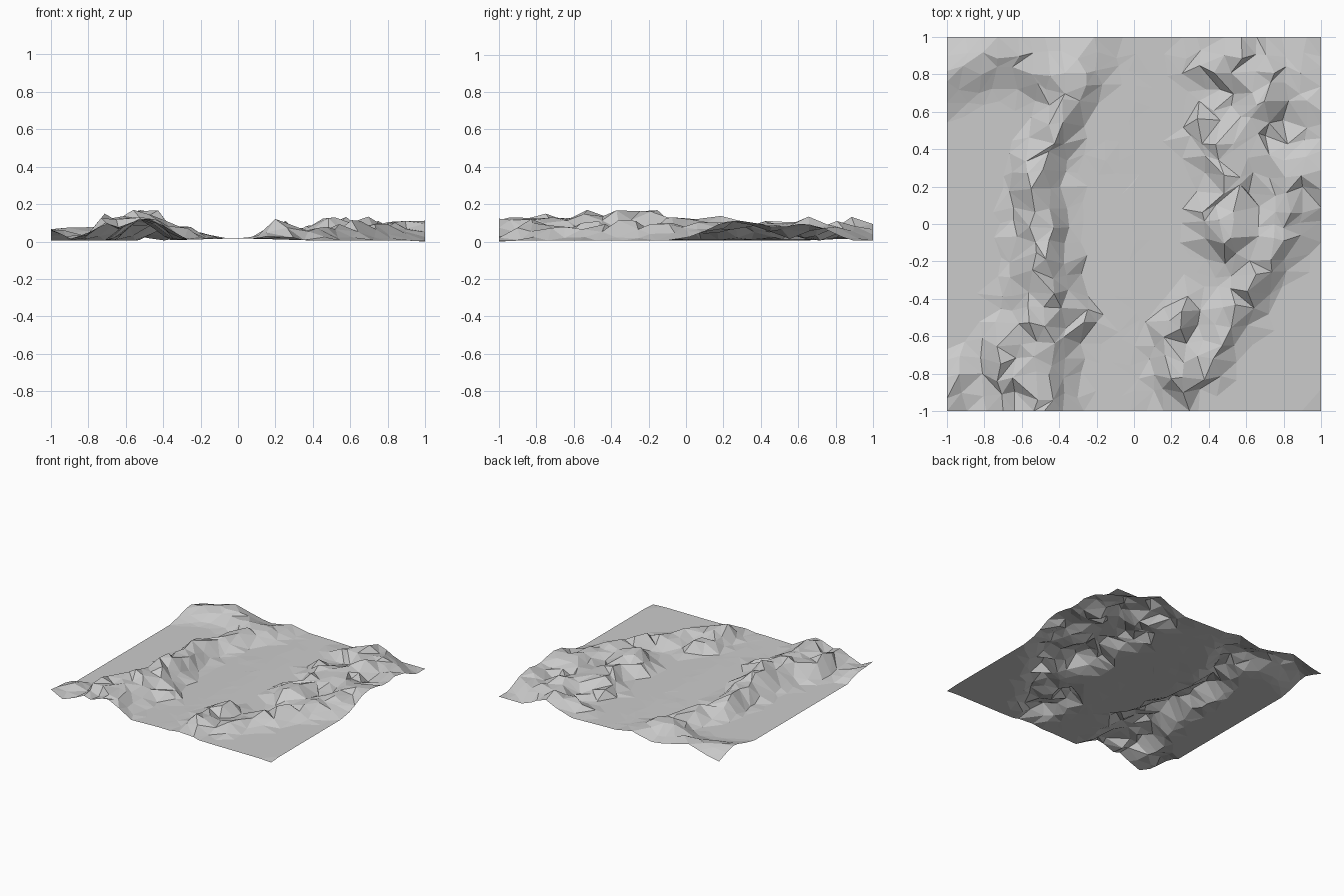
import bpy, bmesh, random
from mathutils import Vector

if "Cube" in bpy.data.objects:
    bpy.data.objects.remove(bpy.data.objects["Cube"])

random.seed(5)

# Ridge crest paths: (x, y, crest height, foot radius)
west_ridge = [(-.48, -1.05, .12, .24), (-.50, -.82, .135, .24), (-.48, -.55, .15, .25),
              (-.50, -.35, .19, .25), (-.49, -.15, .18, .20), (-.50, .08, .14, .18),
              (-.53, .25, .13, .18), (-.45, .45, .115, .16), (-.36, .66, .10, .16)]
west_shoulder = [(-.55, -.52, .15, .17), (-.68, -.62, .175, .16), (-.70, -.82, .13, .17),
                 (-.70, -1.0, .10, .18)]
corner_spur = [(-1.0, -1.0, .065, .15), (-.95, -.76, .06, .12)]
east_spur = [(-.42, -.45, .14, .17), (-.30, -.50, .115, .14)]
north_west = [(-1.05, .76, .06, .24), (-.72, .93, .095, .23), (-.50, .84, .08, .22),
              (-.33, .72, .095, .19), (-.18, .97, .055, .2)]
ring_hill = [(.22, -1.0, .05, .14), (.21, -.80, .13, .15), (.19, -.60, .10, .13),
             (.26, -.47, .11, .14)]
ring_south = [(.21, -.78, .12, .14), (.40, -.76, .09, .14), (.46, -.58, .10, .13),
              (.62, -.34, .10, .17), (.70, -.16, .10, .2), (.84, .14, .10, .30)]
mid_ridge = [(.38, .04, .10, .14), (.50, -.08, .13, .19), (.50, .22, .125, .18),
             (.60, .48, .115, .19), (.69, .68, .13, .18), (.56, .87, .13, .2),
             (.60, 1.05, .075, .22)]
mid_spurs = [(.36, .56, .09, .13), (.48, .38, .12, .17), (.76, .30, .10, .22),
             (1.0, .30, .115, .40)]
north_spur = [(.32, .82, .06, .12), (.56, .87, .12, .18), (.86, .78, .10, .2),
              (1.0, .60, .09, .28)]
small_knob = [(-.2, .4, .05, .1), (-.17, .38, .05, .08)]
PATHS = [west_ridge, west_shoulder, corner_spur, east_spur, north_west, ring_hill,
         ring_south, mid_ridge, mid_spurs, north_spur, small_knob]


def ridge_height(p, path):
    """Height of one ridge at a ground point, fading from crest to foot."""
    best = 0
    for a, b in zip(path, path[1:]):
        pa, d = Vector(a[:2]), Vector(b[:2]) - Vector(a[:2])
        t = max(0, min(1, (p - pa).dot(d) / d.length_squared))
        crest = a[2] + (b[2] - a[2]) * t
        foot = a[3] + (b[3] - a[3]) * t
        u = min(1, (p - pa - d * t).length / foot)
        best = max(best, crest * (1 - u * u * (3 - 2 * u)))
    return best


def height(p, rough):
    h = max(ridge_height(p, path) for path in PATHS)
    floor = .006 + .012 * max(0, 1 - abs(p.x) / .4)
    return max(floor, h * random.uniform(1.02 - rough, 1.02 + rough * .5))


# Strongly jittered grid of ground points, kept straight along the border
N = 22
STEP = 2 / N
bm = bmesh.new()
grid = []
for j in range(N + 1):
    row = []
    for i in range(N + 1):
        inner_x, inner_y = 0 < i < N, 0 < j < N
        dx = random.uniform(-.36, .36) * STEP if inner_x else 0
        dy = random.uniform(-.36, .36) * STEP if inner_y else 0
        p = Vector((-1 + i * STEP + dx, -1 + j * STEP + dy))
        rough = .26 if inner_x and inner_y else .08
        row.append(bm.verts.new((p.x, p.y, height(p, rough))))
    grid.append(row)
grid[0][-1].co.z = 0

# Irregular triangles, splitting each cell along its flatter diagonal
for j in range(N):
    for i in range(N):
        a, b = grid[j][i], grid[j][i + 1]
        c, d = grid[j + 1][i + 1], grid[j + 1][i]
        if abs(a.co.z - c.co.z) < abs(b.co.z - d.co.z):
            tris = [(a, b, c), (a, c, d)]
        else:
            tris = [(a, b, d), (b, c, d)]
        for t in tris:
            bm.faces.new(t)

mesh = bpy.data.meshes.new("terrain")
bm.to_mesh(mesh)
bm.free()
terrain = bpy.data.objects.new("terrain", mesh)
bpy.context.collection.objects.link(terrain)
